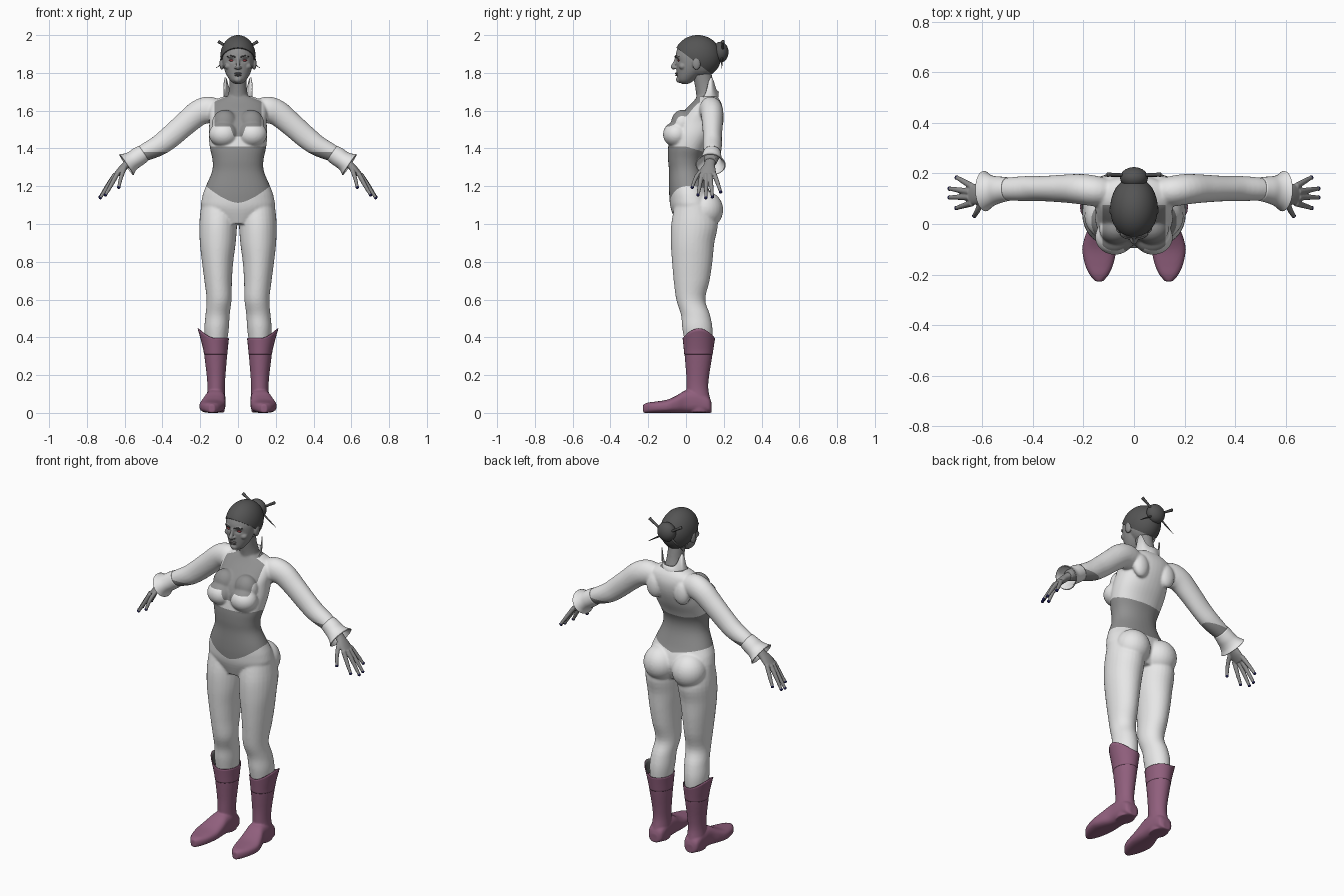
import bpy, bmesh, math
from mathutils import Vector, Matrix

if "Cube" in bpy.data.objects:
    bpy.data.objects.remove(bpy.data.objects["Cube"])

X, Y, Z = Vector((1, 0, 0)), Vector((0, 1, 0)), Vector((0, 0, 1))


def mat(name, r, g, b):
    m = bpy.data.materials.new(name)
    m.diffuse_color = (r, g, b, 1)
    m.use_nodes = True
    m.node_tree.nodes["Principled BSDF"].inputs["Base Color"].default_value = m.diffuse_color
    return m


SKIN = mat("skin_grey", .28, .28, .28)
SUIT = mat("suit_white", .8, .8, .8)
BOOT = mat("boot_mauve", .28, .115, .205)
HAIR = mat("hair_dark_grey", .09, .09, .09)
NAIL = mat("nail_navy", .01, .01, .07)
EYE = mat("eye_red", .3, .05, .06)
LIP = mat("lip_grey", .17, .16, .16)
LINING = mat("lining_grey", .12, .12, .12)


def smooth_path(pts, n=4):
    """Catmull-Rom resampling of tuples (x, y, z, ru, rv)."""
    p = [pts[0]] + list(pts) + [pts[-1]]
    out = []
    for i in range(1, len(p) - 2):
        for k in range(n):
            t = k / n
            out.append([.5 * (2 * b + (c - a) * t + (2*a - 5*b + 4*c - d) * t*t + (3*b - a - 3*c + d) * t**3)
                        for a, b, c, d in zip(p[i-1], p[i], p[i+1], p[i+2])])
    return out + [list(pts[-1])]


def tube(bm, pts, ref=Y, axis=None, caps=True, sides=28, power=2.0):
    """Loft elliptical rings along a path; rv lies along ref, ru across it."""
    path = smooth_path(pts)
    rings = []
    for i, q in enumerate(path):
        c = Vector(q[:3])
        t = axis or (Vector(path[min(i+1, len(path)-1)][:3]) - Vector(path[max(i-1, 0)][:3])).normalized()
        v = (ref - t * ref.dot(t)).normalized()
        u = v.cross(t)
        ring = []
        for k in range(sides):
            a = 2 * math.pi * k / sides
            ca, sa = math.cos(a), math.sin(a)
            cu = math.copysign(abs(ca) ** (2 / power), ca)
            su = math.copysign(abs(sa) ** (2 / power), sa)
            ring.append(bm.verts.new(c + u * cu * q[3] + v * su * q[4]))
        rings.append(ring)
    for a, b in zip(rings, rings[1:]):
        for k in range(sides):
            bm.faces.new((a[k], a[(k+1) % sides], b[(k+1) % sides], b[k]))
    if caps:
        bm.faces.new(rings[0])
        bm.faces.new(rings[-1])


def ball(bm, c, r):
    bmesh.ops.create_uvsphere(bm, u_segments=28, v_segments=18, radius=1,
                              matrix=Matrix.Translation(c) @ Matrix.Diagonal((*r, 1)))


def finish(bm, name, mats, voxel=0, iters=4, mirror=False, shell=0):
    bmesh.ops.recalc_face_normals(bm, faces=bm.faces)
    me = bpy.data.meshes.new(name)
    bm.to_mesh(me)
    bm.free()
    ob = bpy.data.objects.new(name, me)
    bpy.context.collection.objects.link(ob)
    for m in mats:
        me.materials.append(m)
    mods = []
    if voxel:
        r = ob.modifiers.new("merge", 'REMESH')
        r.mode, r.voxel_size = 'VOXEL', voxel
        s = ob.modifiers.new("soften", 'SMOOTH')
        s.factor, s.iterations = .5, iters
        mods += [r, s]
    if shell:
        s = ob.modifiers.new("shell", 'SOLIDIFY')
        s.thickness, s.material_offset = shell, len(mats) - 1
        mods.append(s)
    if mirror:
        m = ob.modifiers.new("mirror", 'MIRROR')
        m.use_mirror_merge = False
        mods.append(m)
    bpy.context.view_layer.objects.active = ob
    for m in mods:
        bpy.ops.object.modifier_apply(modifier=m.name)
    for p in ob.data.polygons:
        p.use_smooth = True
    return ob


# Body: torso, neck, legs and arms merged into one skin
bm = bmesh.new()
torso = [(1.0, .1, -.05, .12), (1.08, .188, -.08, .15), (1.14, .19, -.088, .14), (1.2, .17, -.09, .115),
         (1.28, .137, -.09, .09), (1.34, .135, -.095, .09), (1.4, .148, -.095, .115), (1.47, .155, -.085, .155),
         (1.54, .152, -.06, .185), (1.6, .155, -.01, .195), (1.645, .14, .035, .185), (1.675, .08, .06, .165)]
tube(bm, [(0, (f + b) / 2, z, rx, (b - f) / 2) for z, rx, f, b in torso], axis=Z, sides=40, power=2.2)
tube(bm, [(0, .12, 1.6, .07, .06), (0, .11, 1.67, .055, .055), (0, .098, 1.73, .046, .05), (0, .08, 1.82, .046, .05)])
for s in (1, -1):
    tube(bm, [(s*x, y, z, rx, ry) for x, y, z, rx, ry in [
        (.1, .04, 1.1, .095, .1), (.105, .045, 1.0, .1, .123), (.107, .035, .9, .095, .115), (.108, .033, .8, .083, .107),
        (.105, .03, .7, .073, .095), (.1, .025, .6, .066, .077), (.108, .05, .52, .064, .077),
        (.113, .06, .45, .065, .08), (.115, .065, .38, .058, .073), (.117, .065, .3, .05, .06)]], axis=Z)
    tube(bm, [(s*x, y, z, ru, rv) for x, y, z, ru, rv in [
        (.09, .125, 1.6, .05, .05), (.15, .13, 1.605, .07, .06), (.21, .138, 1.587, .068, .06), (.28, .14, 1.53, .063, .055),
        (.36, .14, 1.46, .06, .05), (.42, .14, 1.415, .055, .05), (.5, .138, 1.375, .045, .045), (.58, .13, 1.33, .03, .035)]])
    ball(bm, (s*.093, .1, 1.075), (.098, .097, .1))
    ball(bm, (s*.076, -.052, 1.475), (.078, .07, .067))
    ball(bm, (s*.07, -.02, 1.53), (.068, .06, .075))
    ball(bm, (s*.09, .165, 1.56), (.05, .035, .07))
body = finish(bm, "body", [SKIN, SUIT], voxel=.0065, iters=5)


def bare(c):
    """Negative where skin shows, positive where the suit covers."""
    ax = abs(c.x)
    k = min(1, ax / .17)
    belt = 1.112 + .09 * k ** 1.6 if c.y < .03 else 1.165 + .037 * k
    hem = 1.41 if c.y < .0 else 1.41 - .03 * min(1, c.y / .1)
    cup = 1.517 - .055 * max(0, min(1, (.042 - ax) / .02))
    midriff = max(belt - c.z, c.z - hem)
    chest = max(ax - .125, c.y - .075, cup - c.z)
    neck = max(ax - .075, 1.672 - c.z)
    return min(midriff, chest, neck)


# Cut clean garment edges along the zero line, then colour each side
bm = bmesh.new()
bm.from_mesh(body.data)
val = {v: bare(v.co) for v in bm.verts}
new = set()
for e in list(bm.edges):
    a, b = e.verts
    if val[a] * val[b] < 0:
        new.add(bmesh.utils.edge_split(e, a, max(.03, min(.97, val[a] / (val[a] - val[b]))))[1])
for f in list(bm.faces):
    cut = [v for v in f.verts if v in new]
    if len(cut) == 2:
        bmesh.utils.face_split(f, cut[0], cut[1])
for f in bm.faces:
    f.smooth = True
    f.material_index = int(sum(val.get(v, 0) for v in f.verts) > 0)
bm.to_mesh(body.data)
bm.free()

# Standing collar at the back of the neck
bm = bmesh.new()
rows = []
for i in range(41):
    d = -100 + 5 * i
    a = math.radians(d)
    h = .035 + .075 * math.exp(-((abs(d) - 62) / 20) ** 2)
    h *= min(1, (100 - abs(d)) / 25)
    rows.append([bm.verts.new((r * math.sin(a), .1 + r * .95 * math.cos(a), z))
                 for r, z in ((.088, 1.63), (.074, 1.665), (.078, 1.667 + h))])
for a, b in zip(rows, rows[1:]):
    for k in (0, 1):
        bm.faces.new((a[k], b[k], b[k+1], a[k+1]))
finish(bm, "collar", [SUIT], shell=.005)

# Head with nose, lips, ears and sunken eye sockets
bm = bmesh.new()
tube(bm, [(0, -.005, 1.742, .018, .018), (0, .0, 1.76, .042, .043), (0, .018, 1.8, .066, .067), (0, .03, 1.85, .08, .083),
          (0, .04, 1.9, .083, .094), (0, .055, 1.95, .07, .089), (0, .06, 1.975, .045, .06)], axis=Z, sides=40)
ball(bm, (0, .075, 1.875), (.084, .1, .1))
tube(bm, [(0, -.048, 1.88, .008, .01), (0, -.06, 1.85, .009, .01), (0, -.07, 1.832, .012, .011), (0, -.06, 1.822, .009, .008)])
ball(bm, (0, -.035, 1.765), (.022, .018, .018))
for s in (1, -1):
    ball(bm, (s*.01, -.057, 1.828), (.01, .012, .007))
    ball(bm, (s*.086, .055, 1.85), (.012, .022, .034))
    ball(bm, (s*.032, -.041, 1.886), (.024, .015, .008))
    ball(bm, (s*.05, -.018, 1.835), (.022, .02, .018))
head = finish(bm, "head", [SKIN], voxel=.004, iters=3)
for v in head.data.vertices:
    for s in (1, -1):
        d2 = ((v.co.x - s*.033) / .017) ** 2 + ((v.co.z - 1.866) / .01) ** 2
        if v.co.y < 0:
            v.co.y += .008 * math.exp(-d2)

bm = bmesh.new()
ball(bm, (.033, -.036, 1.866), (.014, .009, .0065))
finish(bm, "eyes", [EYE], mirror=True)
bm = bmesh.new()
tube(bm, [(.014, -.057, 1.884, .003, .004), (.035, -.054, 1.89, .004, .004), (.056, -.037, 1.887, .002, .003)], sides=10)
finish(bm, "eyebrows", [HAIR], mirror=True)
bm = bmesh.new()
ball(bm, (0, -.047, 1.797), (.02, .011, .005))
ball(bm, (0, -.046, 1.788), (.018, .011, .006))
finish(bm, "lips", [LIP])

# Hair cap trimmed along a slanted hairline, plus the bun and its sticks
bm = bmesh.new()
bmesh.ops.create_uvsphere(bm, u_segments=48, v_segments=32, radius=1,
                          matrix=Matrix.Translation((0, .062, 1.885)) @ Matrix.Diagonal((.094, .124, .115, 1)))
geom = bm.verts[:] + bm.edges[:] + bm.faces[:]
cut = bmesh.ops.bisect_plane(bm, geom=geom, plane_co=(0, -.05, 1.933), plane_no=(0, .75, 1), clear_inner=True)
bmesh.ops.edgeloop_fill(bm, edges=[e for e in cut['geom_cut'] if isinstance(e, bmesh.types.BMEdge)])
hair = finish(bm, "hair_cap", [HAIR])
bpy.context.view_layer.objects.active = hair
hair.select_set(True)
bpy.ops.object.shade_smooth_by_angle(angle=math.radians(40))
bm = bmesh.new()
ball(bm, (0, .183, 1.91), (.055, .042, .055))
finish(bm, "hair_bun", [HAIR])
bm = bmesh.new()
tube(bm, [(-.105, .195, 1.967, .009, .009), (-.07, .195, 1.945, .007, .007), (.05, .19, 1.87, .005, .005),
          (.118, .19, 1.825, .001, .001)], sides=10)
finish(bm, "hair_sticks", [HAIR], mirror=True)

# Sleeve cuffs: thin flared tubes
bm = bmesh.new()
tube(bm, [(.5, .138, 1.375, .047, .047), (.53, .136, 1.355, .05, .052), (.555, .133, 1.338, .05, .058),
          (.575, .131, 1.325, .056, .068), (.59, .13, 1.315, .068, .08)], caps=False)
finish(bm, "sleeve_cuffs", [SUIT], shell=.005, mirror=True)

# Hands
TIPS = [((.64, .083, 1.265), (.672, .073, 1.205), (.703, .063, 1.152)),
        ((.65, .105, 1.262), (.69, .106, 1.2), (.73, .105, 1.137)),
        ((.65, .127, 1.262), (.692, .134, 1.202), (.73, .14, 1.142)),
        ((.64, .148, 1.268), (.673, .168, 1.215), (.702, .184, 1.168)),
        ((.6, .1, 1.3), (.618, .055, 1.25), (.632, .032, 1.192))]
bm = bmesh.new()
tube(bm, [(.555, .132, 1.345, .024, .03), (.59, .125, 1.315, .021, .029), (.62, .118, 1.285, .019, .04),
          (.65, .116, 1.255, .013, .04)])
for a, b, c in TIPS:
    tube(bm, [(*a, .013, .013), (*b, .011, .011), (*c, .008, .008)], sides=14)
finish(bm, "hands", [SKIN], voxel=.0035, iters=2, mirror=True)
bm = bmesh.new()
for a, b, c in TIPS:
    d = (Vector(c) - Vector(b)).normalized()
    p = Vector(c) - d * .012
    q = Vector(c) + d * .006
    tube(bm, [(*p, .006, .006), (*c, .009, .009), (*q, .003, .003)], sides=12)
finish(bm, "fingernails", [NAIL], mirror=True)

# Boots: shaft and foot merged
bm = bmesh.new()
tube(bm, [(.12, .068, .385, .066, .08), (.118, .066, .3, .06, .073), (.116, .062, .2, .05, .061), (.116, .06, .13, .046, .058),
          (.118, .066, .06, .05, .064), (.118, .068, .003, .047, .06)], axis=Z)
foot = [(.136, .118, .022, .05), (.12, .118, .045, .085), (.06, .118, .052, .12), (0, .121, .055, .12), (-.05, .13, .064, .092),
        (-.1, .137, .068, .07), (-.16, .138, .056, .06), (-.2, .138, .038, .055), (-.227, .138, .015, .045)]
tube(bm, [(x, y, h / 2, w, h / 2) for y, x, w, h in foot], ref=Z, axis=-Y, power=2.7)
finish(bm, "boots", [BOOT], voxel=.005, iters=4, mirror=True)

# Boot tops: open rims rising to a point on the outer side
bm = bmesh.new()
tube(bm, [(.118, .066, .31, .062, .075), (.119, .067, .35, .066, .08), (.12, .068, .395, .072, .086)], axis=Z, caps=False)
for v in bm.verts:
    k = max(0, min(1, (v.co.z - .33) / .065)) * max(0, (v.co.x - .12) / .072) ** 2
    v.co += Vector((.022 * k, 0, .052 * k))
finish(bm, "boot_tops", [BOOT, LINING], shell=.005, mirror=True)
